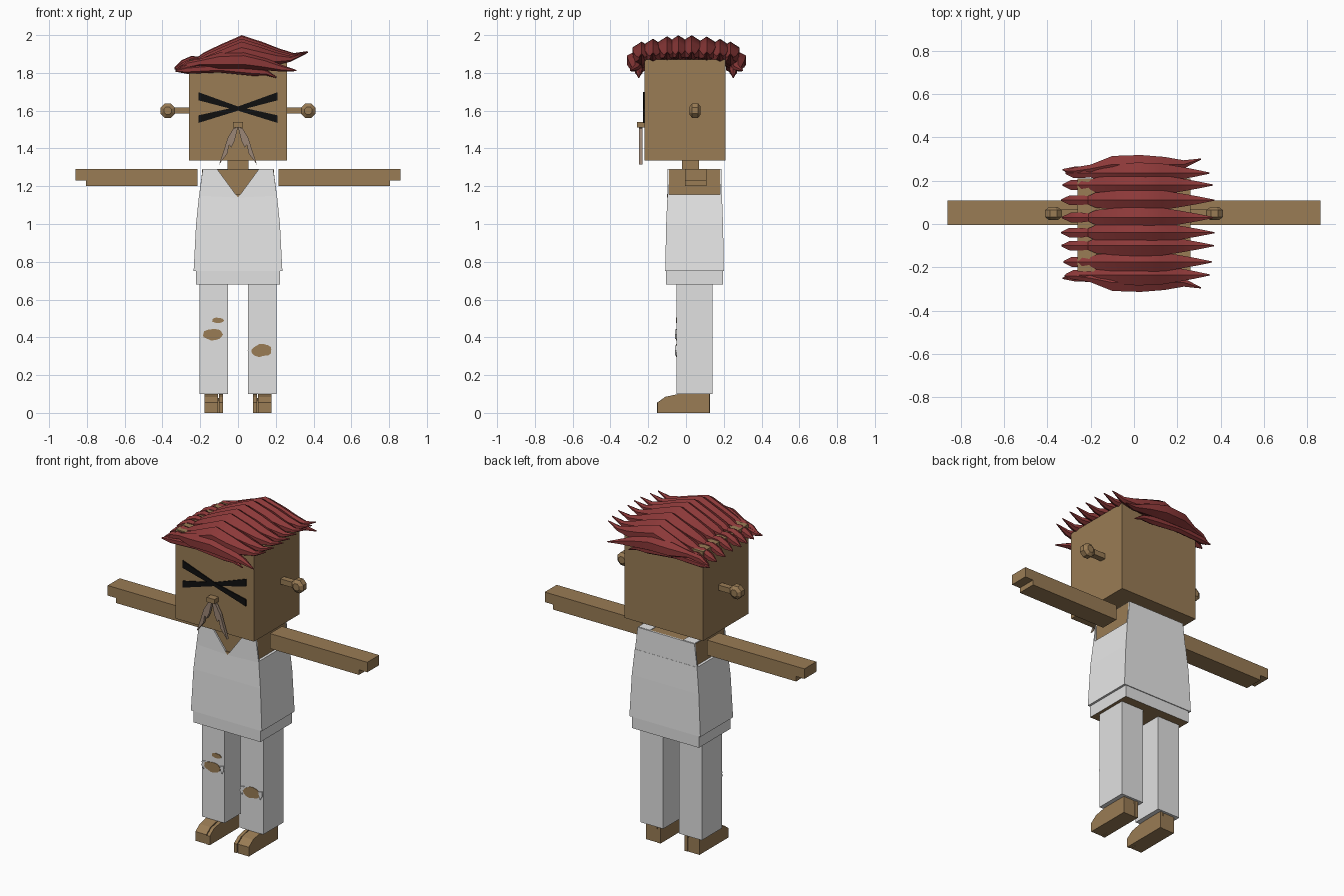
import bpy
import bmesh
import math
import random

random.seed(4)
default_cube = bpy.data.objects.get("Cube")
if default_cube:
    bpy.data.objects.remove(default_cube, do_unlink=True)


def make_material(name, red, green, blue):
    material = bpy.data.materials.new(name)
    material.use_nodes = True
    material.diffuse_color = (red, green, blue, 1)
    shader = material.node_tree.nodes["Principled BSDF"]
    shader.inputs["Base Color"].default_value = (red, green, blue, 1)
    shader.inputs["Roughness"].default_value = 0.8
    return material


skin = make_material("tan skin", 0.32, 0.2, 0.09)
shirt_white = make_material("shirt white", 0.8, 0.8, 0.8)
trouser_white = make_material("trouser white", 0.75, 0.75, 0.75)
hair_red = make_material("dark red hair", 0.26, 0.04, 0.04)
moustache_brown = make_material("greyish brown", 0.33, 0.24, 0.18)
black = make_material("black", 0.005, 0.005, 0.005)


def loft(name, rings, material, smooth=False):
    """Skin a list of equally long point rings and cap both ends."""
    bm = bmesh.new()
    loops = [[bm.verts.new(point) for point in ring] for ring in rings]
    count = len(loops[0])
    for lower, upper in zip(loops, loops[1:]):
        for i in range(count):
            j = (i + 1) % count
            bm.faces.new((lower[i], lower[j], upper[j], upper[i]))
    bm.faces.new(loops[0])
    bm.faces.new(loops[-1])
    bmesh.ops.recalc_face_normals(bm, faces=bm.faces)
    mesh = bpy.data.meshes.new(name)
    bm.to_mesh(mesh)
    bm.free()
    mesh.materials.append(material)
    obj = bpy.data.objects.new(name, mesh)
    bpy.context.collection.objects.link(obj)
    if smooth:
        bpy.ops.object.select_all(action="DESELECT")
        obj.select_set(True)
        bpy.context.view_layer.objects.active = obj
        bpy.ops.object.shade_smooth_by_angle(angle=math.radians(35))
    return obj


def rectangle(x, y, z):
    return [(x[0], y[0], z), (x[1], y[0], z), (x[1], y[1], z), (x[0], y[1], z)]


def box(name, x, y, z, material):
    return loft(name, [rectangle(x, y, z[0]), rectangle(x, y, z[1])], material)


def prism_y(name, outline, y, material):
    """Extrude an (x, z) outline along y."""
    return loft(name, [[(px, depth, pz) for px, pz in outline] for depth in y], material)


def prism_x(name, outline, x, material):
    """Extrude a (y, z) outline along x."""
    return loft(name, [[(px, py, pz) for py, pz in outline] for px in x], material)


def span(side, inner, outer):
    return sorted((side * inner, side * outer))


# Head, neck and torso
box("head", (-0.26, 0.26), (-0.22, 0.21), (1.335, 1.87), skin)
box("neck", (-0.055, 0.055), (-0.02, 0.07), (1.28, 1.34), skin)
box("torso", (-0.19, 0.19), (-0.09, 0.18), (0.74, 1.288), skin)

# Sleeveless shirt: flared body, back panel and two straps around a V neck
shirt_levels = ((0.75, 0.235, -0.11, 0.2), (1.0, 0.222, -0.105, 0.196), (1.155, 0.206, -0.098, 0.19))
loft("shirt_body", [rectangle((-w, w), (front, back), z) for z, w, front, back in shirt_levels], shirt_white)
back_outline = ((-0.206, 1.15), (0.206, 1.15), (0.188, 1.29), (-0.188, 1.29))
prism_y("shirt_back", back_outline, (0.18, 0.189), shirt_white)
for side, label in ((1, "left"), (-1, "right")):
    strap = [(0, 1.14), (0.206, 1.15), (0.187, 1.29), (0.11, 1.29)]
    prism_y(label + "_shirt_front", [(side * x, z) for x, z in strap], (-0.099, -0.09), shirt_white)
    box(label + "_shirt_shoulder", span(side, 0.11, 0.187), (-0.095, 0.185), (1.286, 1.292), shirt_white)
# Skin showing at the bottom of the neckline
prism_y("neckline_skin", [(0, 1.14), (0.015, 1.16), (-0.015, 1.16)], (-0.101, -0.095), skin)

# Trouser waist with an open, skin coloured underside
waist = box("trouser_waist", (-0.222, 0.222), (-0.105, 0.195), (0.68, 0.755), trouser_white)
waist.data.materials.append(skin)
for face in waist.data.polygons:
    if face.normal.z < -0.9:
        face.material_index = 1


def patch(name, x, z, width, height, material):
    """A ragged flat plate on the front of a trouser leg."""
    outline = []
    for i in range(14):
        angle = math.tau * i / 14
        reach = random.uniform(0.85, 1.1)
        outline.append((x + width * math.cos(angle) * reach, z + height * math.sin(angle) * reach))
    prism_y(name, outline, (-0.053, -0.045), material)


for side, label in ((1, "left"), (-1, "right")):
    # Legs and feet
    box(label + "_trouser_leg", span(side, 0.053, 0.203), (-0.05, 0.14), (0.1, 0.7), trouser_white)
    foot = [(0.125, 0), (0.125, 0.105), (-0.04, 0.1), (-0.11, 0.085), (-0.15, 0.055), (-0.15, 0)]
    prism_x(label + "_foot", foot, span(side, 0.105, 0.177), skin)
    big_toe = [(y * 1.02, z * 0.98) for y, z in foot]
    prism_x(label + "_big_toe", big_toe, span(side, 0.08, 0.1), skin)
    box(label + "_foot_web", span(side, 0.09, 0.11), (-0.11, 0.125), (0, 0.08), skin)

    # Arms with a stepped hand
    arm = [(0.215, 1.2), (0.805, 1.2), (0.805, 1.23), (0.86, 1.23), (0.86, 1.29), (0.215, 1.29)]
    prism_y(label + "_arm", [(side * x, z) for x, z in arm], (-0.005, 0.108), skin)

    # Ears: a rod with a chamfered octagonal knob
    box(label + "_ear_rod", span(side, 0.25, 0.35), (0.03, 0.066), (1.584, 1.616), skin)
    knob = []
    for y, radius in ((0.018, 0.022), (0.032, 0.041), (0.064, 0.041), (0.078, 0.022)):
        turns = [math.tau * (i + 0.5) / 8 for i in range(8)]
        knob.append([(side * 0.372 + radius * math.cos(t), y, 1.6 + radius * math.sin(t)) for t in turns])
    loft(label + "_ear_knob", knob, skin)

    # Crossed eye strokes, narrowing towards the middle
    stroke = [(-0.21, 1.655), (0, 1.6), (0.21, 1.535), (0.21, 1.575), (0, 1.622), (-0.21, 1.698)]
    depth = -0.226 - 0.001 * side
    prism_y(label + "_eye_stroke", [(side * x, z) for x, z in stroke], (depth, -0.219), black)

    # Moustache half
    whisker = [(0, 1.515), (0.025, 1.505), (0.055, 1.455), (0.072, 1.4), (0.1, 1.315),
               (0.055, 1.375), (0.048, 1.42), (0.035, 1.405), (0.018, 1.44)]
    prism_y(label + "_moustache", [(side * x, z) for x, z in whisker], (-0.248, -0.23), moustache_brown)

# Nose
box("nose", (-0.026, 0.026), (-0.26, -0.215), (1.512, 1.54), skin)

# Torn knees with frayed cloth at the edges
knees = (("right_knee", -0.13, 0.415), ("left_knee", 0.125, 0.33))
for label, x, z in knees:
    patch(label + "_tear", x, z, 0.055, 0.033, skin)
    for side in (-1, 1):
        edge = x + side * 0.06
        fray = [(edge - 0.012, z + 0.02), (edge + 0.012, z + 0.026), (edge + side * 0.015, z), (edge, z - 0.025)]
        prism_y(label + "_fray", fray, (-0.057, -0.049), trouser_white)
patch("right_thigh_tear", -0.105, 0.49, 0.033, 0.014, skin)


def strand(name, path, shift):
    """A tapering six-sided lock: path holds x, y, z, half width, half height."""
    rings = []
    for x, y, z, wide, high in path:
        ring = []
        for i in range(6):
            angle = math.tau * i / 6 + math.pi / 2
            ring.append((x, y + shift + wide * math.cos(angle), z + high * math.sin(angle)))
        rings.append(ring)
    loft(name, rings, hair_red, smooth=True)


# Hair locks swept over the head from side to side
lock = ((-0.34, 1.825, 0.004, 0.004), (-0.3, 1.845, 0.026, 0.024), (-0.25, 1.868, 0.026, 0.022),
        (-0.215, 1.868, 0.022, 0.018), (-0.18, 1.878, 0.04, 0.032), (-0.09, 1.903, 0.05, 0.05),
        (0.02, 1.938, 0.056, 0.062), (0.13, 1.915, 0.052, 0.05), (0.22, 1.898, 0.036, 0.032),
        (0.3, 1.89, 0.02, 0.015), (0.375, 1.912, 0.003, 0.003))
for shift in (-0.235, -0.175, -0.1, -0.04, 0.03, 0.11, 0.18, 0.235):
    drop = 0.6 * shift * shift
    reach = 1 - 0.9 * shift * shift - random.uniform(0, 0.03)
    path = [(x * reach, 0, z - drop * (0.3 + high * 12), wide, high) for x, z, wide, high in lock]
    strand("hair_lock", path, shift)

# Wide fringe at the front and matching lock at the back
fringe = ((-0.32, 0.03, 1.815, 0.004, 0.004), (-0.27, 0.03, 1.84, 0.02, 0.022),
          (-0.2, 0.02, 1.855, 0.022, 0.02), (-0.1, 0, 1.865, 0.045, 0.042),
          (0.03, 0, 1.868, 0.05, 0.046), (0.14, 0, 1.848, 0.04, 0.034),
          (0.23, 0, 1.825, 0.022, 0.018), (0.31, -0.025, 1.812, 0.003, 0.003))
strand("front_fringe", fringe, -0.27)
strand("back_fringe", [(x, -y, z, wide, high) for x, y, z, wide, high in fringe], 0.275)

# Thin lower locks hanging under both fringes
under = ((-0.33, 0, 1.81, 0.004, 0.004), (-0.27, 0, 1.815, 0.018, 0.02), (-0.1, 0, 1.826, 0.022, 0.024),
         (0.08, 0, 1.81, 0.024, 0.026), (0.15, 0, 1.802, 0.016, 0.016), (0.205, 0, 1.775, 0.003, 0.003))
for label, shift in (("front", -0.25), ("back", 0.25)):
    strand(label + "_under_lock", under, shift)
